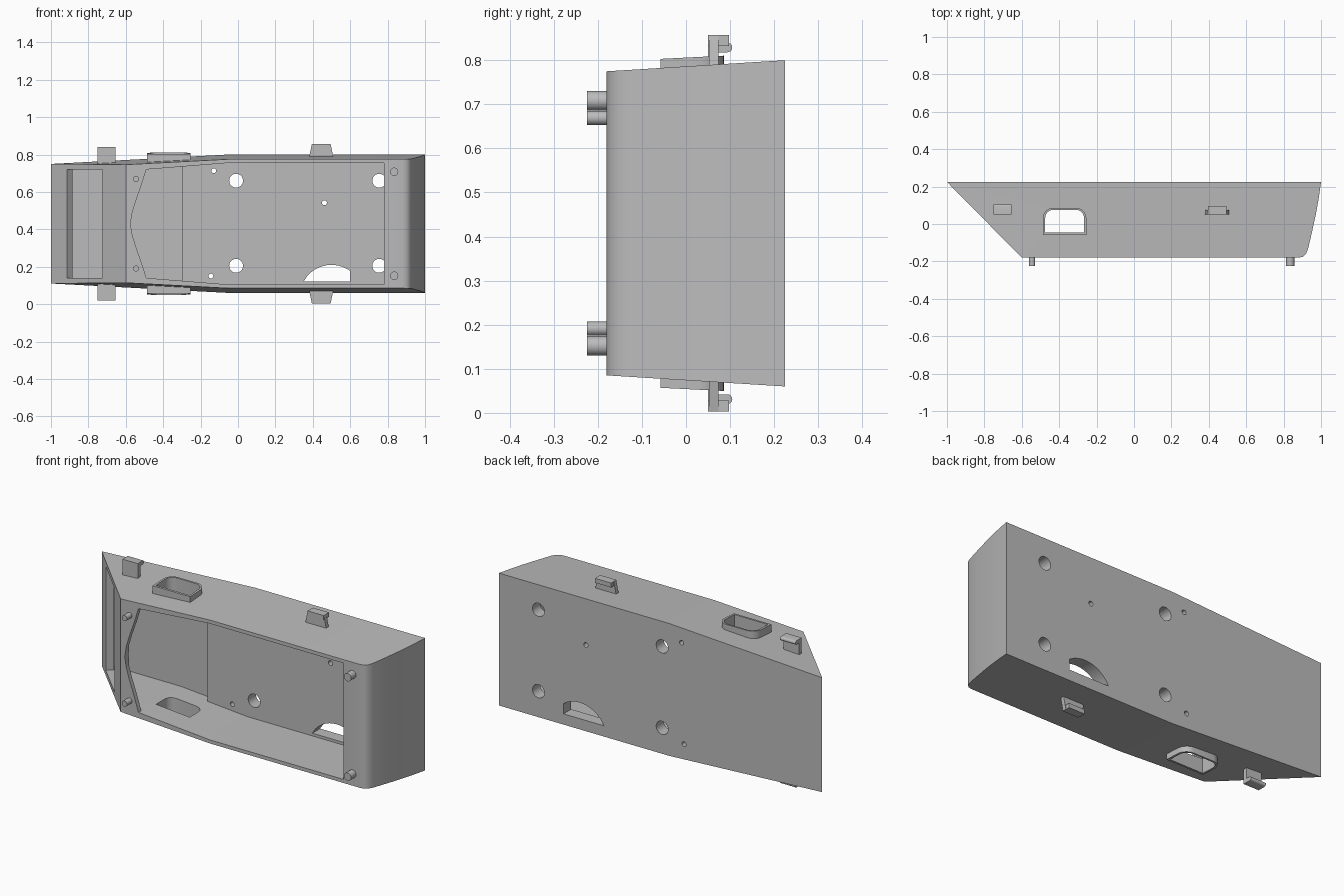
import bpy, bmesh, math
from mathutils import Vector

MID = 0.43  # height of the symmetry plane

cube = bpy.data.objects.get("Cube")
if cube:
    bpy.data.objects.remove(cube, do_unlink=True)

grey = bpy.data.materials.new("plain grey")
grey.use_nodes = True
grey.diffuse_color = (0.5, 0.5, 0.5, 1)
grey.node_tree.nodes["Principled BSDF"].inputs["Base Color"].default_value = (0.5, 0.5, 0.5, 1)


def prism(name, pts, lo, hi, axis="z", height=None, splits=()):
    """Extrude a 2D outline along an axis; height(x, y) shapes both caps about MID."""
    place = {"x": lambda a, b, t: (t, a, b),
             "y": lambda a, b, t: (a, t, b),
             "z": lambda a, b, t: (a, b, t)}[axis]
    bm = bmesh.new()
    face = bm.faces.new([bm.verts.new(place(a, b, lo)) for a, b in pts])
    new = bmesh.ops.extrude_face_region(bm, geom=[face])["geom"]
    shift = Vector(place(0, 0, hi - lo))
    bmesh.ops.translate(bm, vec=shift, verts=[v for v in new if isinstance(v, bmesh.types.BMVert)])
    for x in splits:
        bmesh.ops.bisect_plane(bm, geom=bm.verts[:] + bm.edges[:] + bm.faces[:],
                               plane_co=(x, 0, 0), plane_no=(1, 0, 0))
    if height:
        for v in bm.verts:
            side = 1 if v.co.z > MID else -1
            v.co.z = MID + side * height(v.co.x, v.co.y)
    bmesh.ops.recalc_face_normals(bm, faces=bm.faces[:])
    mesh = bpy.data.meshes.new(name)
    bm.to_mesh(mesh)
    bm.free()
    mesh.materials.append(grey)
    obj = bpy.data.objects.new(name, mesh)
    bpy.context.collection.objects.link(obj)
    return obj


def disc(a, b, r, n=32):
    return [(a + r * math.cos(2 * math.pi * i / n), b + r * math.sin(2 * math.pi * i / n)) for i in range(n)]


def arch(x0, x1, y0, y1, r):
    """Rectangle whose two rear corners are rounded."""
    pts = [(x0, y0), (x1, y0)]
    for cx, start in ((x1 - r, 0), (x0 + r, 90)):
        for i in range(9):
            t = math.radians(start + i * 90 / 8)
            pts.append((cx + r * math.cos(t), y1 - r + r * math.sin(t)))
    return pts


def cut(obj, cutters):
    for c in cutters:
        c.hide_render = True
        mod = obj.modifiers.new("cut", "BOOLEAN")
        mod.operation, mod.solver, mod.object = "DIFFERENCE", "EXACT", c
        bpy.context.view_layer.objects.active = obj
        bpy.ops.object.modifier_apply(modifier=mod.name)


def smooth(obj, angle=30):
    bpy.ops.object.select_all(action="DESELECT")
    obj.select_set(True)
    bpy.context.view_layer.objects.active = obj
    bpy.ops.object.shade_smooth_by_angle(angle=math.radians(angle))


# Outer shell: raked end, curved end, tapering walls
outline = [(-1, 0.225), (-0.6, -0.18), (0.88, -0.18), (0.903, -0.175), (0.92, -0.16),
           (0.93, -0.135), (0.95, -0.05), (0.972, 0.05), (0.988, 0.14), (1, 0.225)]
body = prism("body_shell", outline, 0, 1,
             height=lambda x, y: 0.37 + 0.053 * min(0, x + 0.05) + 0.062 * (y - 0.225),
             splits=(-0.05,))


# Hollow interior with a deeper floor at the raked end
def inner(x, y=0):
    return max(0.29, 0.325 + 0.08 * min(0, x + 0.05))


room = [(-0.565, -0.155), (0.86, -0.155), (0.89, -0.1), (0.93, 0.157),
        (-0.3, 0.157), (-0.3, 0.2), (-0.915, 0.2)]
cutters = [prism("cavity_cutter", room, 0, 1, height=inner, splits=(-0.49, -0.05))]

# Front opening with a rounded nose
half = [(0.78, 0.325), (-0.05, 0.325), (-0.49, 0.29), (-0.515, 0.21),
        (-0.545, 0.125), (-0.565, 0.06)]
opening = [(x, MID + z) for x, z in half] + [(-0.575, MID)] + [(x, MID - z) for x, z in reversed(half)]
cutters.append(prism("opening_cutter", opening, -0.3, -0.1, "y"))

# Slot through the raked end, square to its face
a, b = Vector((-0.915, 0.139)), Vector((-0.725, -0.053))
n = Vector((0.71, 0.70))
slot = [tuple(p) for p in (a - n * 0.05, b - n * 0.05, b + n * 0.08, a + n * 0.052)]
cutters.append(prism("slot_cutter", slot, MID - 0.29, MID + 0.29))

# Holes through the floor
holes = [(x, z, 0.037) for x in (-0.01, 0.755) for z in (0.205, 0.66)]
holes += [(-0.13, 0.713, 0.013), (-0.145, 0.15, 0.013), (0.462, 0.542, 0.013)]
for x, z, r in holes:
    cutters.append(prism("hole_cutter", disc(x, z, r), 0.1, 0.3, "y"))
port = [(0.6, 0.12)]
for i in range(13):
    x = 0.6 - 0.25 * i / 12
    port.append((x, 0.04 + math.sqrt(0.17 ** 2 - (x - 0.5) ** 2)))
cutters.append(prism("port_cutter", port, 0.1, 0.3, "y"))

# Side windows
window = prism("window_cutter", arch(-0.475, -0.267, -0.046, 0.076, 0.045), -0.2, 1.1)
cutters.append(window)
cut(body, cutters)
smooth(body)


def mirrored(pts, side):
    return [(p, MID + side * q) for p, q in pts]


for side, label in ((1, "upper"), (-1, "lower")):
    # Window collar
    ends = sorted((MID + side * 0.315, MID + side * 0.38))
    collar = prism(label + "_window_collar", arch(-0.487, -0.255, -0.058, 0.086, 0.055), *ends)
    for v in collar.data.vertices:
        if abs(v.co.z - MID) > 0.35:
            v.co.z += side * 0.05 * (v.co.y - 0.08)
    cut(collar, [window])
    smooth(collar)

    # Hook clip with a rounded tip
    tip = [(0.094 + 0.011 * math.cos(t), 0.399 + 0.011 * math.sin(t))
           for t in (math.radians(90 - 22.5 * i) for i in range(9))]
    hook = [(0.05, 0.31), (0.05, 0.41)] + tip + [(0.072, 0.388), (0.072, 0.31)]
    smooth(prism(label + "_hook_clip", mirrored(hook, side), -0.75, -0.655, "x"))

    # Flared clip: stem and ledge
    stem = [(0.38, 0.355), (0.51, 0.355), (0.495, 0.427), (0.395, 0.427)]
    prism(label + "_clip_stem", mirrored(stem, side), 0.052, 0.074, "y")
    ledge = [(0.05, 0.402), (0.097, 0.402), (0.097, 0.427), (0.05, 0.427)]
    prism(label + "_clip_ledge", mirrored(ledge, side), 0.396, 0.494, "x")

    # Locating pins on the front rim
    for end, x, dz, r in (("narrow", -0.545, 0.239, 0.016), ("wide", 0.835, 0.278, 0.022)):
        pin = prism(f"{label}_{end}_pin", disc(x, MID + side * dz, r, 24), -0.225, -0.17, "y")
        smooth(pin)

for c in cutters:
    bpy.data.objects.remove(c, do_unlink=True)
